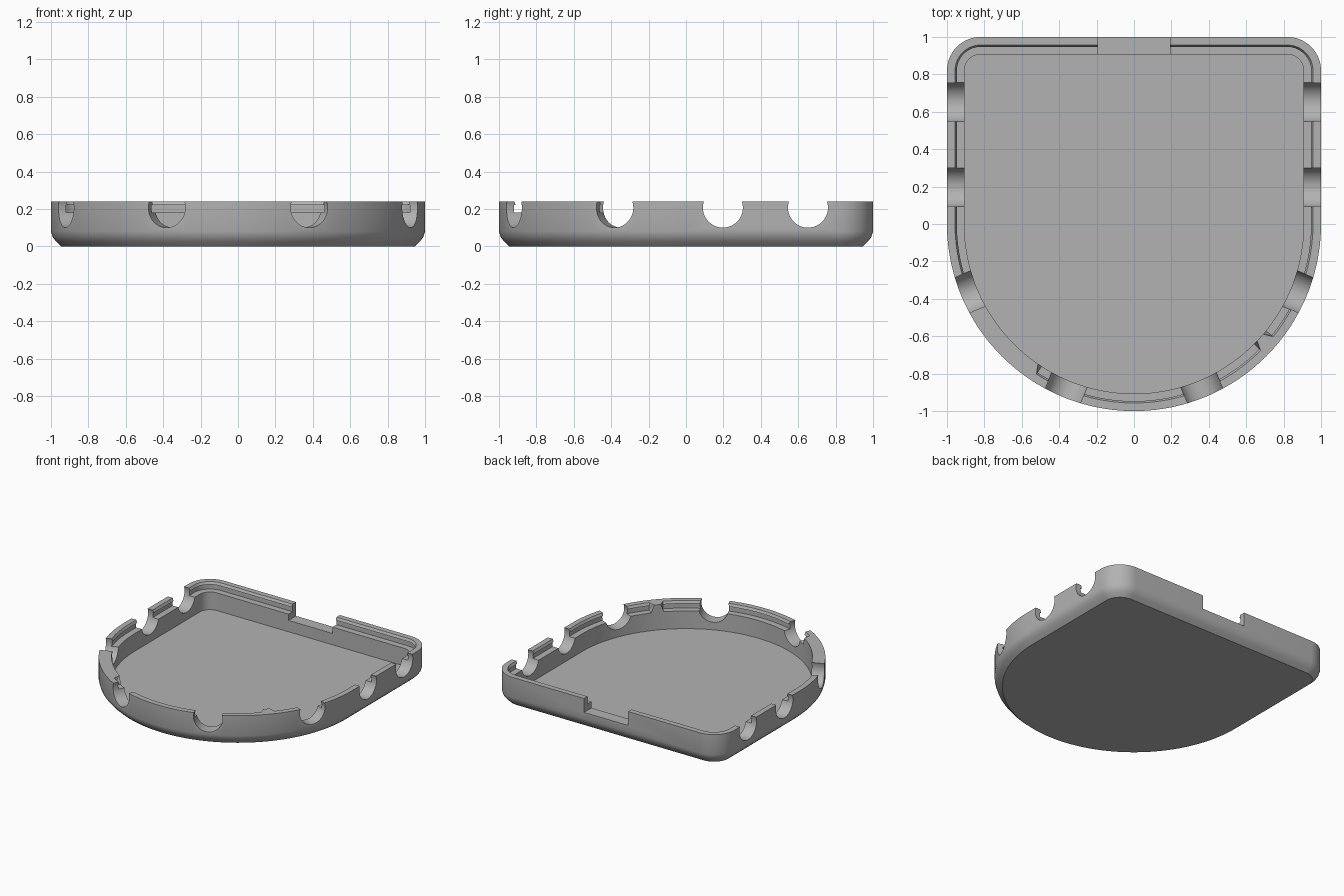
import bpy, bmesh, math
from mathutils import Matrix, Vector

cube = bpy.data.objects.get("Cube")
if cube:
    bpy.data.objects.remove(cube, do_unlink=True)

HEIGHT = 0.24
WALL = 0.093
CORNER = 0.18

grey = bpy.data.materials.new("plain_grey")
grey.use_nodes = True
grey.diffuse_color = (0.45, 0.45, 0.45, 1)
grey.node_tree.nodes["Principled BSDF"].inputs["Base Color"].default_value = grey.diffuse_color


def make_object(name, bm):
    mesh = bpy.data.meshes.new(name)
    bm.to_mesh(mesh)
    bm.free()
    obj = bpy.data.objects.new(name, mesh)
    bpy.context.collection.objects.link(obj)
    return obj


# Outline: half circle in front, straight sides, two rounded back corners
def outline():
    arcs = [(0, 0, 1.0, 180, 360, 120),
            (1 - CORNER, 1 - CORNER, CORNER, 0, 90, 14),
            (CORNER - 1, 1 - CORNER, CORNER, 90, 180, 14)]
    for cx, cy, radius, start, end, steps in arcs:
        for i in range(steps + 1):
            yield cx, cy, radius, start + (end - start) * i / steps


# Stretches of the front rim where the inner ledge is filled in
def is_filled(cx, angle):
    return cx == 0 and (203 < angle < 237 or 316 < angle < 320.5)


# Wall section as (inset, height), from the base up and over to the floor
OUTER = [(0.055, 0), (0.028, 0.025), (0.009, 0.05), (0, 0.08), (0, HEIGHT)]
LEDGE = [(0.043, HEIGHT), (0.053, 0.22), (0.043, 0.22), (0.043, 0.18), (WALL, 0.18)]
FLOOR = [(WALL, 0.04)]

bm = bmesh.new()
rings = []
for inset, z in OUTER + LEDGE + FLOOR:
    ring = []
    for cx, cy, radius, angle in outline():
        d, h = inset, z
        if (inset, z) in LEDGE and is_filled(cx, angle):
            d, h = WALL, HEIGHT
        a = math.radians(angle)
        ring.append(bm.verts.new((cx + (radius - d) * math.cos(a),
                                  cy + (radius - d) * math.sin(a), h)))
    rings.append(ring)
for low, high in zip(rings, rings[1:]):
    for i in range(len(low)):
        j = (i + 1) % len(low)
        bm.faces.new((low[i], low[j], high[j], high[i]))
bm.faces.new(rings[0][::-1])
bm.faces.new(rings[-1])
bmesh.ops.remove_doubles(bm, verts=bm.verts, dist=0.0001)
bmesh.ops.recalc_face_normals(bm, faces=bm.faces)
tray = make_object("tray", bm)
tray.data.materials.append(grey)

# Cutter: round side notches, radial front notches and the wide back notch
bm = bmesh.new()


def add_round_cut(centre, direction, length):
    turn = Vector(direction).to_track_quat('Z', 'Y').to_matrix().to_4x4()
    bmesh.ops.create_cone(bm, cap_ends=True, segments=48, radius1=0.107, radius2=0.107,
                          depth=length, matrix=Matrix.Translation(centre) @ turn)


for y in (0.197, 0.652):
    for side in (-1, 1):
        add_round_cut((side * 0.95, y, 0.207), (1, 0, 0), 0.3)
for angle in (202.5, 247.5, 292.5, 337.5):
    a = math.radians(angle)
    x, y = math.cos(a), math.sin(a)
    add_round_cut((x * 0.95, y * 0.95, 0.207), (x, y, 0), 0.3)
bmesh.ops.create_cube(bm, size=1, matrix=Matrix.Translation((0, 0.95, 0.28))
                      @ Matrix.Diagonal((0.385, 0.3, 0.3, 1)))
cutter = make_object("notch_cutter", bm)
cutter.data.materials.append(grey)
cutter.hide_render = True
cutter.hide_set(True)

# Cut the notches, then smooth the curved walls
cut = tray.modifiers.new("notches", 'BOOLEAN')
cut.operation = 'DIFFERENCE'
cut.solver = 'EXACT'
cut.object = cutter
bpy.ops.object.select_all(action='DESELECT')
tray.select_set(True)
bpy.context.view_layer.objects.active = tray
bpy.ops.object.modifier_apply(modifier=cut.name)
bpy.data.objects.remove(cutter, do_unlink=True)
bpy.ops.object.shade_smooth_by_angle(angle=math.radians(30))
